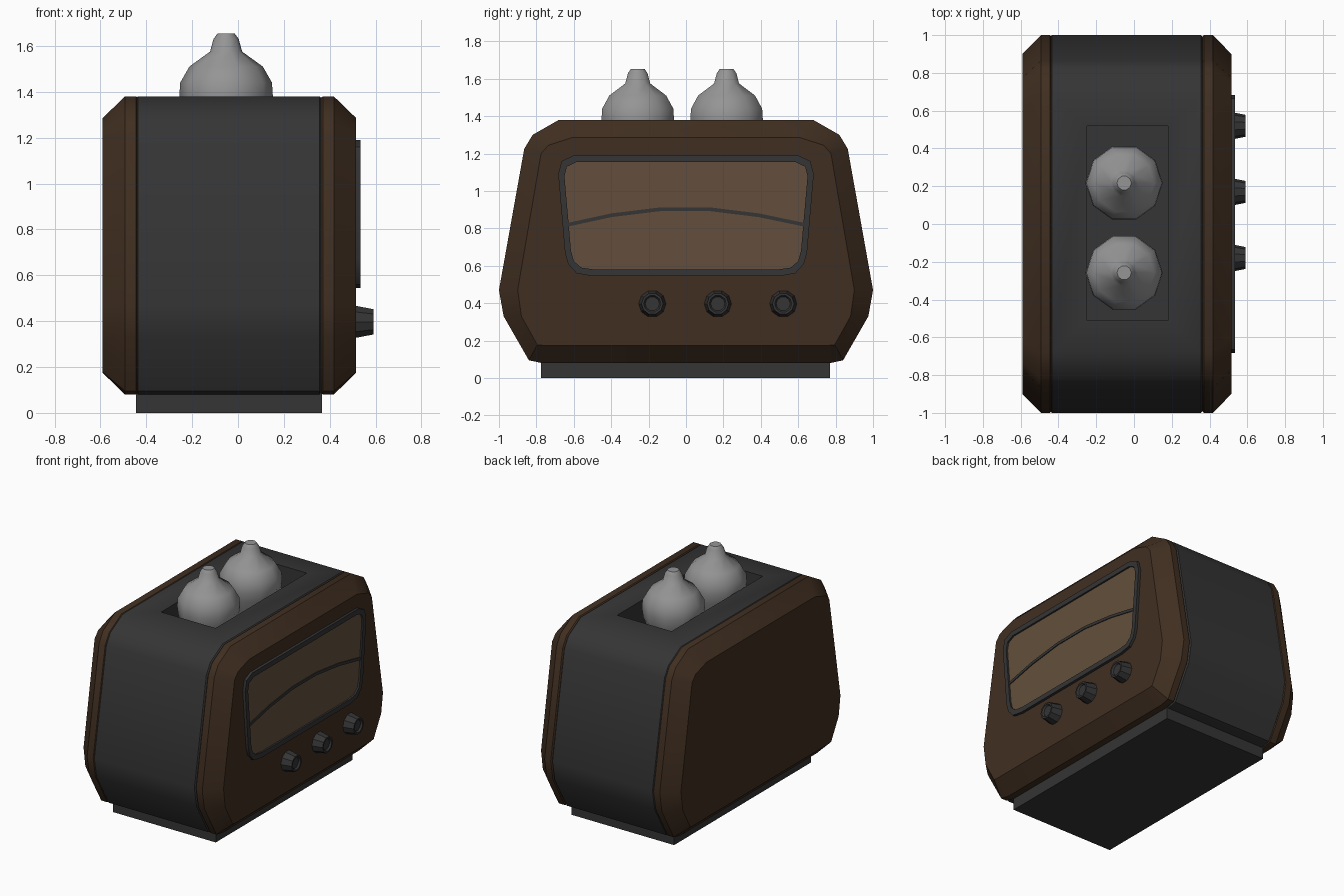
import bpy, bmesh, math
from mathutils import Vector

if "Cube" in bpy.data.objects:
    bpy.data.objects.remove(bpy.data.objects["Cube"])


def material(name, rgb):
    m = bpy.data.materials.new(name)
    m.diffuse_color = (*rgb, 1)
    m.use_nodes = True
    m.node_tree.nodes["Principled BSDF"].inputs["Base Color"].default_value = m.diffuse_color
    return m


WOOD = material("dark_wood", (0.052, 0.028, 0.015))
DARK = material("dark_grey", (0.035, 0.035, 0.035))
GLASS = material("amber_glass", (0.125, 0.078, 0.045))
TUBE = material("tube_grey", (0.30, 0.30, 0.30))


def loft(name, rings, mat, angle=35):
    """Skin a list of equal-length point rings and cap both ends."""
    bm = bmesh.new()
    loops = [[bm.verts.new(p) for p in r] for r in rings]
    n = len(loops[0])
    for a, b in zip(loops, loops[1:]):
        for i in range(n):
            j = (i + 1) % n
            bm.faces.new((a[i], a[j], b[j], b[i]))
    bm.faces.new(loops[0][::-1])
    bm.faces.new(loops[-1])
    bmesh.ops.recalc_face_normals(bm, faces=bm.faces)
    me = bpy.data.meshes.new(name)
    bm.to_mesh(me)
    bm.free()
    ob = bpy.data.objects.new(name, me)
    bpy.context.collection.objects.link(ob)
    me.materials.append(mat)
    smooth(ob, angle)
    return ob


def smooth(ob, angle):
    bpy.ops.object.select_all(action='DESELECT')
    ob.select_set(True)
    bpy.context.view_layer.objects.active = ob
    bpy.ops.object.shade_smooth_by_angle(angle=math.radians(angle))


def mirrored(half):
    """Close a right-hand (y, z) half profile by mirroring it in y."""
    return half + [(-y, z) for y, z in reversed(half)]


def at_x(x, profile, scale=1.0, zc=0.73):
    return [Vector((x, y * scale, zc + (z - zc) * scale)) for y, z in profile]


def box(name, lo, hi, mat):
    rect = [(lo[1], lo[2]), (hi[1], lo[2]), (hi[1], hi[2]), (lo[1], hi[2])]
    return loft(name, [at_x(lo[0], rect), at_x(hi[0], rect)], mat)


# Cabinet outline, and the smaller outline of the flat side panels
outer = mirrored([(.77, .08), (.84, .095), (.975, .33), (1, .47),
                  (.865, 1.225), (.82, 1.30), (.68, 1.38)])
inner = mirrored([(.765, .175), (.795, .178), (.88, .33), (.90, .47),
                  (.775, 1.20), (.735, 1.245), (.61, 1.285)])

# Central dark body with a recess in the top
body = loft("body", [at_x(-.447, outer, .985), at_x(-.435, outer),
                     at_x(.355, outer), at_x(.367, outer, .985)], DARK)
cutter = box("recess_cutter", (-.25, -.51, 1.0), (.18, .52, 1.6), DARK)
cutter.hide_render = True
mod = body.modifiers.new("recess", 'BOOLEAN')
mod.operation = 'DIFFERENCE'
mod.solver = 'EXACT'
mod.object = cutter
bpy.context.view_layer.objects.active = body
bpy.ops.object.modifier_apply(modifier=mod.name)
bpy.data.objects.remove(cutter)
smooth(body, 35)

# Base plinth
box("base", (-.445, -.775, 0), (.367, .77, .12), DARK)

# Chamfered wooden side shells, mirrored about the body centre
CX = -.0375
for side, s in (("right", 1), ("left", -1)):
    loft(side + "_shell", [at_x(CX + s * .395, outer, .985),
                           at_x(CX + s * .407, outer),
                           at_x(CX + s * .455, outer),
                           at_x(CX + s * .553, inner)], WOOD)

# Dial window: raised frame, glass and curved pointer band
frame_out = mirrored([(.50, .545), (.585, .56), (.63, .61), (.647, .67),
                      (.683, 1.09), (.665, 1.16), (.60, 1.19)])
frame_in = mirrored([(.49, .58), (.56, .59), (.60, .625), (.615, .68),
                     (.65, 1.08), (.637, 1.13), (.585, 1.155)])
loft("dial_frame", [at_x(.505, frame_out), at_x(.535, frame_out),
                    at_x(.535, frame_in), at_x(.519, frame_in)], DARK)
loft("dial_glass", [at_x(.510, frame_in), at_x(.523, frame_in)], GLASS)
arc = [(-.63, .82), (-.40, .87), (-.14, .902), (.13, .902), (.39, .87), (.63, .82)]
band = [(y, z + .01) for y, z in arc] + [(y, z - .01) for y, z in reversed(arc)]
loft("dial_band", [at_x(.518, band), at_x(.529, band)], DARK)


def circle(r, n):
    return [(r * math.cos(2 * math.pi * i / n), r * math.sin(2 * math.pi * i / n))
            for i in range(n)]


# Tapered knobs with dished faces
KNOB = [(.51, .074), (.59, .058), (.59, .046), (.578, .038)]
for i, y in enumerate((-.18, .17, .52)):
    loft(f"knob_{i + 1}", [[Vector((x, y + a, .397 + b)) for a, b in circle(r, 10)]
                           for x, r in KNOB], DARK)

# Ten-sided tubes standing in the recess
BULB = [(1.0, .12), (1.12, .125), (1.22, .155), (1.31, .195), (1.38, .204), (1.44, .20),
        (1.51, .16), (1.575, .07), (1.63, .055), (1.653, .038)]
for i, y in enumerate((-.258, .217)):
    loft(f"tube_{i + 1}", [[Vector((-.052 + a, y + b, z)) for a, b in circle(r, 10)]
                           for z, r in BULB], TUBE, 50)
